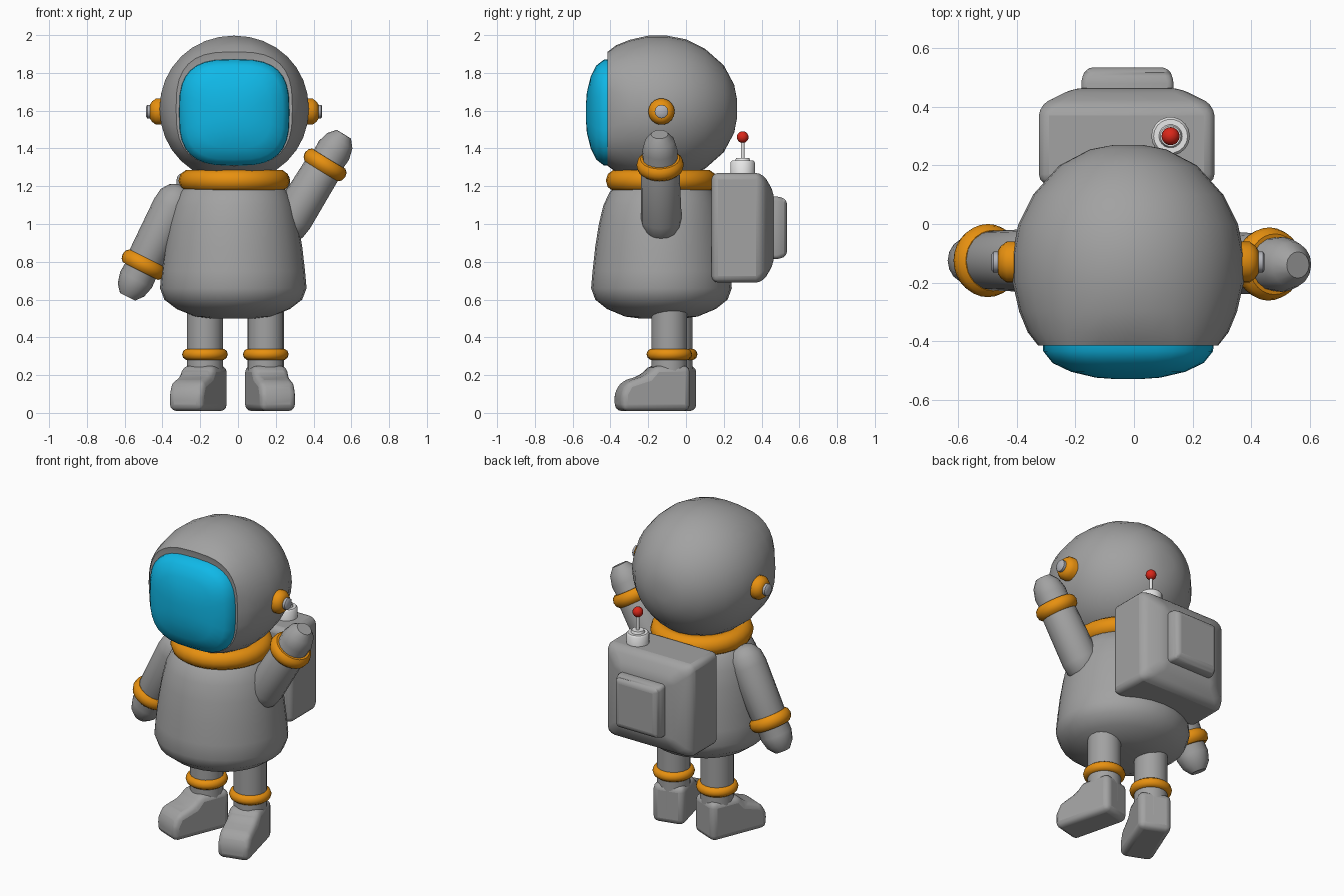
import bpy
import bmesh
from math import sin, cos, pi, radians
from mathutils import Vector, Matrix

cube = bpy.data.objects.get("Cube")
if cube:
    bpy.data.objects.remove(cube, do_unlink=True)


def material(name, rgb):
    m = bpy.data.materials.new(name)
    m.use_nodes = True
    m.diffuse_color = (*rgb, 1)
    m.node_tree.nodes["Principled BSDF"].inputs["Base Color"].default_value = (*rgb, 1)
    return m


GREY = material("suit grey", (0.36, 0.36, 0.36))
ORANGE = material("trim orange", (0.8, 0.28, 0.005))
BLUE = material("visor blue", (0.005, 0.48, 0.8))
WHITE = material("antenna white", (0.8, 0.8, 0.8))
RED = material("tip red", (0.7, 0.02, 0.01))
STEEL = material("bolt grey", (0.45, 0.46, 0.5))

CX, CY = -0.02, -0.13  # body axis


def finish(obj, name, mat, angle=40):
    obj.name = name
    obj.data.materials.append(mat)
    bpy.ops.object.select_all(action="DESELECT")
    obj.select_set(True)
    bpy.context.view_layer.objects.active = obj
    bpy.ops.object.shade_smooth_by_angle(angle=radians(angle))
    return obj


def from_bmesh(bm, name, mat, matrix=Matrix(), angle=40):
    bmesh.ops.recalc_face_normals(bm, faces=bm.faces)
    bm.transform(matrix)
    mesh = bpy.data.meshes.new(name)
    bm.to_mesh(mesh)
    bm.free()
    obj = bpy.data.objects.new(name, mesh)
    bpy.context.collection.objects.link(obj)
    return finish(obj, name, mat, angle)


def frame(origin, axis):
    """Matrix that turns local z to the axis and moves to the origin."""
    turn = Vector(axis).to_track_quat("Z", "Y").to_matrix().to_4x4()
    return Matrix.Translation(origin) @ turn


def loft(name, mat, rings, matrix, segs=24, angle=40, squash=1.0):
    """Skin over (height, radius, power) rings; power above 2 squares the ring."""
    bm = bmesh.new()
    loops = []
    for t, r, *p in rings:
        e = 2 / (p[0] if p else 2)
        loop = []
        for i in range(segs):
            c, s = cos(2 * pi * i / segs), sin(2 * pi * i / segs)
            x = r * abs(c) ** e * (1 if c > 0 else -1)
            y = r * abs(s) ** e * (1 if s > 0 else -1)
            loop.append(bm.verts.new((x, y * squash, t)))
        loops.append(loop)
    for a, b in zip(loops, loops[1:]):
        for i in range(segs):
            j = (i + 1) % segs
            bm.faces.new((a[i], a[j], b[j], b[i]))
    bm.faces.new(loops[0])
    bm.faces.new(loops[-1])
    return from_bmesh(bm, name, mat, matrix, angle)


def ring(name, origin, axis, major, minor, height=1.0):
    """Padded orange band."""
    bpy.ops.mesh.primitive_torus_add(major_segments=28, minor_segments=10,
                                     major_radius=major, minor_radius=minor)
    obj = bpy.context.object
    obj.data.transform(frame(origin, axis) @ Matrix.Diagonal((1, 1, height, 1)))
    return finish(obj, name, ORANGE)


def bevel(obj, width, segments=3):
    mod = obj.modifiers.new("rounded edges", "BEVEL")
    mod.width = width
    mod.segments = segments
    mod.limit_method = "ANGLE"
    mod.angle_limit = radians(25)


# Helmet and visor, lofted from back to front
forward = Matrix.Rotation(pi / 2, 4, "X")
loft("helmet", GREY,
     [(-0.27, 0.05), (-0.255, 0.13), (-0.2, 0.235), (-0.1, 0.325), (0, 0.375),
      (0.1, 0.395), (0.2, 0.395, 2.05), (0.3, 0.372, 2.15), (0.37, 0.343, 2.4),
      (0.415, 0.308, 2.9), (0.41, 0.28, 3)],
     Matrix.Translation((CX, 0, 1.61)) @ forward, 32, 50, 0.98)
loft("visor", BLUE,
     [(0.39, 0.294, 3), (0.435, 0.29, 3), (0.475, 0.258, 3), (0.505, 0.195, 2.8),
      (0.525, 0.11, 2.4), (0.53, 0.04)],
     Matrix.Translation((CX, 0, 1.59)) @ forward, 32, 60, 0.965)

# Ear knobs with bolts
for side, label in ((1, "left"), (-1, "right")):
    m = frame((CX + side * 0.36, CY, 1.595), (side, 0, 0))
    loft(label + "_ear_knob", ORANGE,
         [(0, 0.07), (0.055, 0.07), (0.075, 0.055), (0.085, 0.04)], m, 18)
    loft(label + "_ear_bolt", STEEL, [(0.05, 0.036), (0.1, 0.036), (0.106, 0.028)], m, 12)

# Torso and collar
loft("torso", GREY,
     [(0.5, 0.12), (0.51, 0.2), (0.55, 0.3), (0.6, 0.365), (0.66, 0.388), (0.75, 0.38),
      (0.88, 0.365), (1.0, 0.345), (1.1, 0.32), (1.17, 0.285), (1.23, 0.22)],
     Matrix.Translation((CX - 0.005, CY, 0)), 28, 50, 0.96)
ring("collar", (CX, CY, 1.23), (0, 0, 1), 0.235, 0.06)

# Legs, ankle bands and boots
BOOT = [(0.095, 0.01), (-0.28, 0.01), (-0.285, 0.1), (-0.25, 0.165),
        (-0.14, 0.2), (-0.095, 0.25), (0.095, 0.25)]
for label, x, y, splay in (("left", 0.147, -0.088, 14), ("right", -0.175, -0.06, -22)):
    loft(label + "_leg", GREY, [(0.1, 0.096), (0.58, 0.096)],
         Matrix.Translation((x, y, 0)), 18)
    ring(label + "_ankle_band", (x, y, 0.31), (0, 0, 1), 0.09, 0.031)
    bm = bmesh.new()
    face = bm.faces.new([bm.verts.new((-0.097, py, pz)) for py, pz in BOOT])
    ext = bmesh.ops.extrude_face_region(bm, geom=[face])["geom"]
    bmesh.ops.translate(bm, vec=(0.194, 0, 0),
                        verts=[v for v in ext if isinstance(v, bmesh.types.BMVert)])
    boot = from_bmesh(bm, label + "_boot", GREY, Matrix.Translation((x, y, 0))
                      @ Matrix.Rotation(radians(splay), 4, "Z"))
    bevel(boot, 0.04)

# Arms: the right hangs, the left waves
for label, start, end in (("right", (-0.32, -0.125, 1.14), (-0.585, -0.125, 0.615)),
                          ("left", (0.257, -0.13, 0.98), (0.56, -0.14, 1.475))):
    a, b = Vector(start), Vector(end)
    d = (b - a).normalized()
    n = (b - a).length
    loft(label + "_arm", GREY,
         [(-0.065, 0.03), (-0.045, 0.07), (0, 0.1), (0.06, 0.108), (n - 0.22, 0.102),
          (n - 0.18, 0.09), (n - 0.1, 0.094), (n - 0.04, 0.078), (n, 0.045)],
         frame(a, d), 16, 50)
    ring(label + "_wrist_band", a + d * (n - 0.19), d, 0.094, 0.031, 1.3)

# Backpack: box with a tapered back, and a raised panel
def tapered_box(name, x, y, z, inset_x, inset_z, y_taper, width):
    bm = bmesh.new()
    spans = ((y[0], 0, 0), (y_taper, 0, 0), (y[1], inset_x, inset_z))
    loops = [[bm.verts.new((px, py, pz)) for px, pz in
              ((x[0] + ix, z[0] + iz), (x[1] - ix, z[0] + iz),
               (x[1] - ix, z[1] - iz), (x[0] + ix, z[1] - iz))]
             for py, ix, iz in spans]
    for p, q in zip(loops, loops[1:]):
        for i in range(4):
            j = (i + 1) % 4
            bm.faces.new((p[i], p[j], q[j], q[i]))
    bm.faces.new(loops[0])
    bm.faces.new(loops[-1])
    bevel(from_bmesh(bm, name, GREY), width)


tapered_box("backpack", (-0.325, 0.275), (0.135, 0.465), (0.69, 1.27), 0.12, 0.1, 0.405, 0.035)
tapered_box("backpack_panel", (-0.18, 0.135), (0.42, 0.535), (0.815, 1.145), 0.02, 0.02, 0.5, 0.025)

# Antenna
mast = Matrix.Translation((0.125, 0.3, 0))
loft("antenna_base", WHITE,
     [(1.25, 0.066), (1.325, 0.066), (1.335, 0.058), (1.335, 0.04), (1.35, 0.035)], mast, 18)
loft("antenna_rod", WHITE, [(1.34, 0.01), (1.45, 0.01)], mast, 10)
bpy.ops.mesh.primitive_uv_sphere_add(segments=16, ring_count=10, radius=0.031,
                                     location=(0.125, 0.3, 1.46))
finish(bpy.context.object, "antenna_tip", RED)
